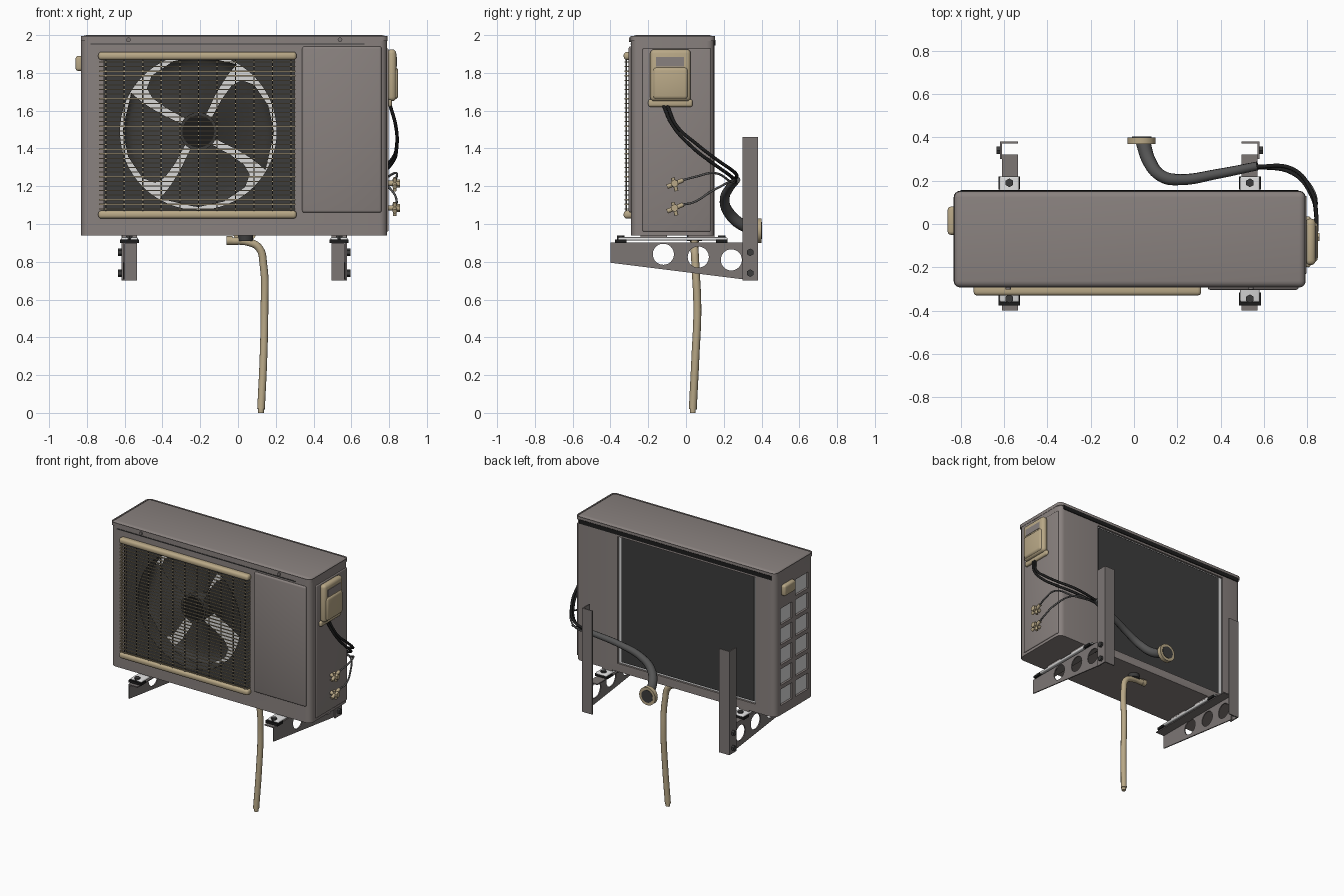
import bpy, bmesh, math
from mathutils import Vector, Matrix

if "Cube" in bpy.data.objects:
    bpy.data.objects.remove(bpy.data.objects["Cube"])


def material(name, r, g, b):
    m = bpy.data.materials.new(name)
    m.use_nodes = True
    m.diffuse_color = (r, g, b, 1)
    m.node_tree.nodes["Principled BSDF"].inputs["Base Color"].default_value = (r, g, b, 1)
    return m


GREY = material("warm grey", .25, .22, .21)
CREAM = material("cream plastic", .48, .39, .24)
DARK = material("dark plastic", .045, .045, .045)
BLACK = material("black rubber", .012, .012, .012)
LIGHT = material("light fins", .7, .7, .7)
STEEL = material("bracket steel", .2, .18, .175)
FOAM = material("pipe foam", .09, .09, .09)


def add(name, bm, mat):
    me = bpy.data.meshes.new(name)
    bmesh.ops.recalc_face_normals(bm, faces=bm.faces)
    bm.to_mesh(me)
    bm.free()
    o = bpy.data.objects.new(name, me)
    bpy.context.collection.objects.link(o)
    me.materials.append(mat)
    return o


def select(o):
    bpy.ops.object.select_all(action='DESELECT')
    o.select_set(True)
    bpy.context.view_layer.objects.active = o


def smooth(o):
    select(o)
    bpy.ops.object.shade_smooth_by_angle(angle=math.radians(40))
    return o


def put_box(bm, x, y, z):
    """Add a box given as (min, max) ranges."""
    mid = [(a + b) / 2 for a, b in (x, y, z)]
    size = [b - a for a, b in (x, y, z)]
    m = Matrix.Translation(mid) @ Matrix.Diagonal((*size, 1))
    return bmesh.ops.create_cube(bm, size=1, matrix=m)["verts"]


def put_rod(bm, a, b, r, n=12):
    a, b = Vector(a), Vector(b)
    rot = (b - a).to_track_quat('Z', 'Y').to_matrix().to_4x4()
    bmesh.ops.create_cone(bm, cap_ends=True, segments=n, radius1=r, radius2=r,
                          depth=(b - a).length, matrix=Matrix.Translation((a + b) / 2) @ rot)


def box(name, x, y, z, mat, bevel=0, axis=None, segs=3):
    """Box with all edges, or only those along one axis, rounded."""
    bm = bmesh.new()
    put_box(bm, x, y, z)
    if bevel:
        edges = [e for e in bm.edges if axis is None
                 or abs((e.verts[0].co - e.verts[1].co).normalized()[axis]) > .9]
        bmesh.ops.bevel(bm, geom=edges, offset=bevel, segments=segs, affect='EDGES', profile=.5)
    o = add(name, bm, mat)
    return smooth(o) if bevel else o


def rod(name, a, b, r, mat, n=16):
    bm = bmesh.new()
    put_rod(bm, a, b, r, n)
    return smooth(add(name, bm, mat))


def tube(name, pts, r, mat, taper=None):
    c = bpy.data.curves.new(name, 'CURVE')
    c.dimensions = '3D'
    c.bevel_depth, c.bevel_resolution, c.resolution_u = r, 3, 8
    c.use_fill_caps = True
    s = c.splines.new('BEZIER')
    s.bezier_points.add(len(pts) - 1)
    for i, (bp, p) in enumerate(zip(s.bezier_points, pts)):
        bp.co = p
        bp.handle_left_type = bp.handle_right_type = 'AUTO'
        if taper:
            bp.radius = 1 + (taper - 1) * i / (len(pts) - 1)
    o = bpy.data.objects.new(name, c)
    bpy.context.collection.objects.link(o)
    c.materials.append(mat)
    return o


def carve(o, bm):
    cutter = add("cutter", bm, o.data.materials[0])
    cutter.hide_render = True
    m = o.modifiers.new("cut", 'BOOLEAN')
    m.operation, m.solver, m.object = 'DIFFERENCE', 'EXACT', cutter
    select(o)
    bpy.ops.object.modifier_apply(modifier="cut")
    bpy.data.objects.remove(cutter)


# Hollow casing with front, back and side openings
L, R, F, B = -.83, .79, -.29, .15
casing = box("casing", (L, R), (F, B), (.94, 1.97), GREY, .04, 2, 4)
bm = bmesh.new()
put_box(bm, (L + .015, R - .015), (F + .015, B - .015), (.955, 1.95))
carve(casing, bm)
bm = bmesh.new()
put_box(bm, (-.71, .3), (F - .1, F + .1), (1.05, 1.9))
put_box(bm, (-.67, .45), (B - .1, B + .1), (1.0, 1.93))
for row in range(6):
    z = 1.01 + row * .148
    put_box(bm, (L - .1, L + .1), (-.23, -.085), (z, z + .118))
    if row < 5:
        put_box(bm, (L - .1, L + .1), (-.045, .09), (z, z + .118))
carve(casing, bm)
smooth(casing)
box("lid", (L - .002, R + .002), (F - .003, B + .003), (1.965, 2.0), GREY, .03, None, 4)
box("lid_back_gap", (L + .03, R - .03), (B, B + .006), (1.945, 1.975), BLACK)
box("front_top_groove", (-.78, .67), (F - .004, F), (1.95, 1.956), DARK)
for x in (-.58, .54):
    rod("lid_screw", (x, F - .012, 1.975), (x, F, 1.975), .012, STEEL)
box("service_panel", (.34, .76), (F - .014, F + .01), (1.06, 1.94), GREY, .012)
box("side_panel", (R - .01, R + .007), (-.23, .13), (.96, 1.93), GREY, .006)

# Heat exchanger: light inside and at its border, dark mesh on the back
box("coil_back", (-.79, .47), (.105, .125), (.96, 1.945), LIGHT)
box("coil_side", (-.81, -.797), (-.27, .125), (.96, 1.945), LIGHT)
box("coil_net", (-.645, .43), (.127, .135), (1.01, 1.925), DARK)
box("inner_partition", (.47, .48), (-.27, .13), (.96, 1.945), DARK)

# Fan shroud, hub and blades
CX, CZ, RF = -.21, 1.49, .415
shroud = box("fan_shroud", (-.79, .46), (-.262, -.25), (.96, 1.945), DARK)
bm = bmesh.new()
put_rod(bm, (CX, -.4, CZ), (CX, 0, CZ), RF, 64)
carve(shroud, bm)
bm = bmesh.new()
bmesh.ops.create_cone(bm, cap_ends=False, segments=64, radius1=RF, radius2=RF, depth=.13,
                      matrix=Matrix.Translation((CX, -.2, CZ)) @ Matrix.Rotation(math.pi / 2, 4, 'X'))
smooth(add("shroud_ring", bm, DARK))
rod("fan_hub", (CX, -.22, CZ), (CX, -.08, CZ), .1, DARK, 32)
rod("fan_hub_cap", (CX, -.225, CZ), (CX, -.22, CZ), .085, BLACK, 32)
LEAD = [(.095, 45), (.21, 54), (.3, 54), (.355, 50), (.385, 40), (.395, 20), (.4, 0), (.41, -30)]
TRAIL = [(.095, -24), (.16, -25), (.21, -25), (.26, -26), (.31, -27), (.35, -28), (.38, -29), (.41, -30)]
bm = bmesh.new()
for k in range(4):
    rows = []
    for (r0, a0), (r1, a1) in zip(LEAD, TRAIL):
        row = []
        for i in range(7):
            t = i / 6
            r, a = r0 + (r1 - r0) * t, math.radians(a0 + (a1 - a0) * t + 90 * k)
            row.append(bm.verts.new((CX + r * math.cos(a), -.2 + .08 * t, CZ + r * math.sin(a))))
        rows.append(row)
    for p, q in zip(rows, rows[1:]):
        for i in range(6):
            bm.faces.new((p[i], p[i + 1], q[i + 1], q[i]))
bmesh.ops.remove_doubles(bm, verts=bm.verts, dist=.0005)
smooth(add("fan_blades", bm, DARK))

# Wire guard
for z in (1.05, 1.89):
    box("guard_rail", (-.74, .31), (-.33, F + .01), (z - .021, z + .021), CREAM, .016)
bm = bmesh.new()
for i in range(33):
    z = 1.08 + i * .0243
    put_box(bm, (-.735, .305), (-.325, -.319), (z - .003, z + .003))
    for x in (-.735, .299):
        put_box(bm, (x, x + .006), (-.325, F), (z - .003, z + .003))
add("guard_wires", bm, CREAM)
bm = bmesh.new()
for i in range(11):
    x = -.7 + i * .098
    put_box(bm, (x - .003, x + .003), (-.319, -.313), (1.05, 1.89))
add("guard_uprights", bm, DARK)

# Side handle and electrical cover
box("side_handle", (L - .03, L + .01), (-.05, .08), (1.81, 1.89), CREAM, .015)
box("electric_cover", (R, .838), (-.19, .025), (1.65, 1.925), CREAM, .022)
box("electric_cover_front", (R, .848), (-.175, .01), (1.66, 1.83), CREAM, .018)
box("cover_recess", (.837, .841), (-.16, -.01), (1.835, 1.885), GREY)
box("cover_base", (R, .815), (-.2, .035), (1.62, 1.66), CREAM, .012)

# Service valves with their thin pipes
for z, way in ((1.215, ((.84, .05, 1.25), (.83, .15, 1.27))), (1.085, ((.84, .04, 1.115), (.82, .13, 1.17)))):
    bm = bmesh.new()
    put_rod(bm, (R, -.06, z), (.855, -.06, z), .014)
    put_rod(bm, (.83, -.1, z - .018), (.83, -.015, z + .018), .012)
    put_rod(bm, (.83, -.07, z + .03), (.83, -.05, z - .04), .01)
    put_rod(bm, (.84, -.06, z), (.857, -.06, z), .021, 6)
    smooth(add("valve", bm, CREAM))
    tube("valve_pipe", [(.83, -.015, z + .018), *way, (.74, .235, 1.225), (.56, .265, 1.23)], .006, FOAM)

# Power cables, insulated pipe and wall ring
for d in (-.01, .01):
    tube("power_cable", [(.805, -.11 + d, 1.63), (.835, -.06 + d, 1.52), (.84, .05 + d, 1.41 + d),
                         (.82, .14 + d, 1.34 + d), (.73, .245 + d, 1.265 + d), (.55, .265, 1.23 + d)], .009, BLACK)
tube("insulated_pipe", [(.04, .385, .97), (.07, .29, 1.0), (.13, .22, 1.07), (.22, .205, 1.13),
                        (.38, .23, 1.19), (.57, .268, 1.235)], .034, FOAM, .6)
rod("wall_ring", (.035, .37, .965), (.035, .4, .965), .065, CREAM, 32)
rod("wall_ring_bore", (.035, .399, .965), (.035, .403, .965), .045, DARK, 32)

# Drain hose under the casing
rod("drain_spout", (.04, .045, .91), (.04, .045, .945), .04, DARK)
rod("drain_plug", (-.06, .045, .912), (-.03, .045, .912), .024, CREAM)
tube("drain_hose", [(-.04, .045, .91), (.05, .045, .905), (.11, .045, .875), (.135, .05, .78), (.14, .06, .55),
                    (.135, .05, .3), (.122, .036, .02)], .021, CREAM)
rod("drain_hose_end", (.122, .036, 0), (.122, .036, .03), .015, CREAM)

# Wall brackets: drilled arm, ledge, angle upright, bolts and feet
for side in (-1, 1):
    c = -.02 + side * .555
    out = c + side * .035

    def span(a, b):
        return tuple(sorted((c + side * a, c + side * b)))

    bm = bmesh.new()
    profile = [(-.4, .9), (-.4, .795), (.32, .705), (.32, .9)]
    face = bm.faces.new([bm.verts.new((out, y, z)) for y, z in profile])
    ext = bmesh.ops.extrude_face_region(bm, geom=[face])["geom"]
    bmesh.ops.translate(bm, verts=[v for v in ext if isinstance(v, bmesh.types.BMVert)], vec=(-side * .008, 0, 0))
    arm = add("bracket_arm", bm, STEEL)
    bm = bmesh.new()
    for y, z in ((-.12, .84), (.065, .825), (.24, .81)):
        put_rod(bm, (out - .1, y, z), (out + .1, y, z), .056, 32)
    carve(arm, bm)
    box("bracket_ledge", span(-.04, .035), (-.4, .32), (.893, .901), STEEL)
    box("upright_side", span(.035, .043), (.3, .38), (.7, 1.46), STEEL)
    box("upright_back", span(-.04, .043), (.372, .38), (.7, 1.46), STEEL)
    for z in (.74, .85):
        rod("bracket_bolt", (out, .34, z), (out + side * .025, .34, z), .02, DARK, 6)
    box("foot_rail", span(-.045, .045), (-.36, .22), (.912, .93), LIGHT, .008)
    for y in (-.17, .08):
        box("foot_pad", span(-.04, .04), (y - .07, y + .07), (.925, .945), GREY)
    for y in (-.345, .19):
        box("foot_clamp", span(-.05, .05), (y - .03, y + .03), (.9, .918), BLACK)
        rod("foot_bolt", (c, y, .9), (c, y, .94), .02, DARK, 6)
